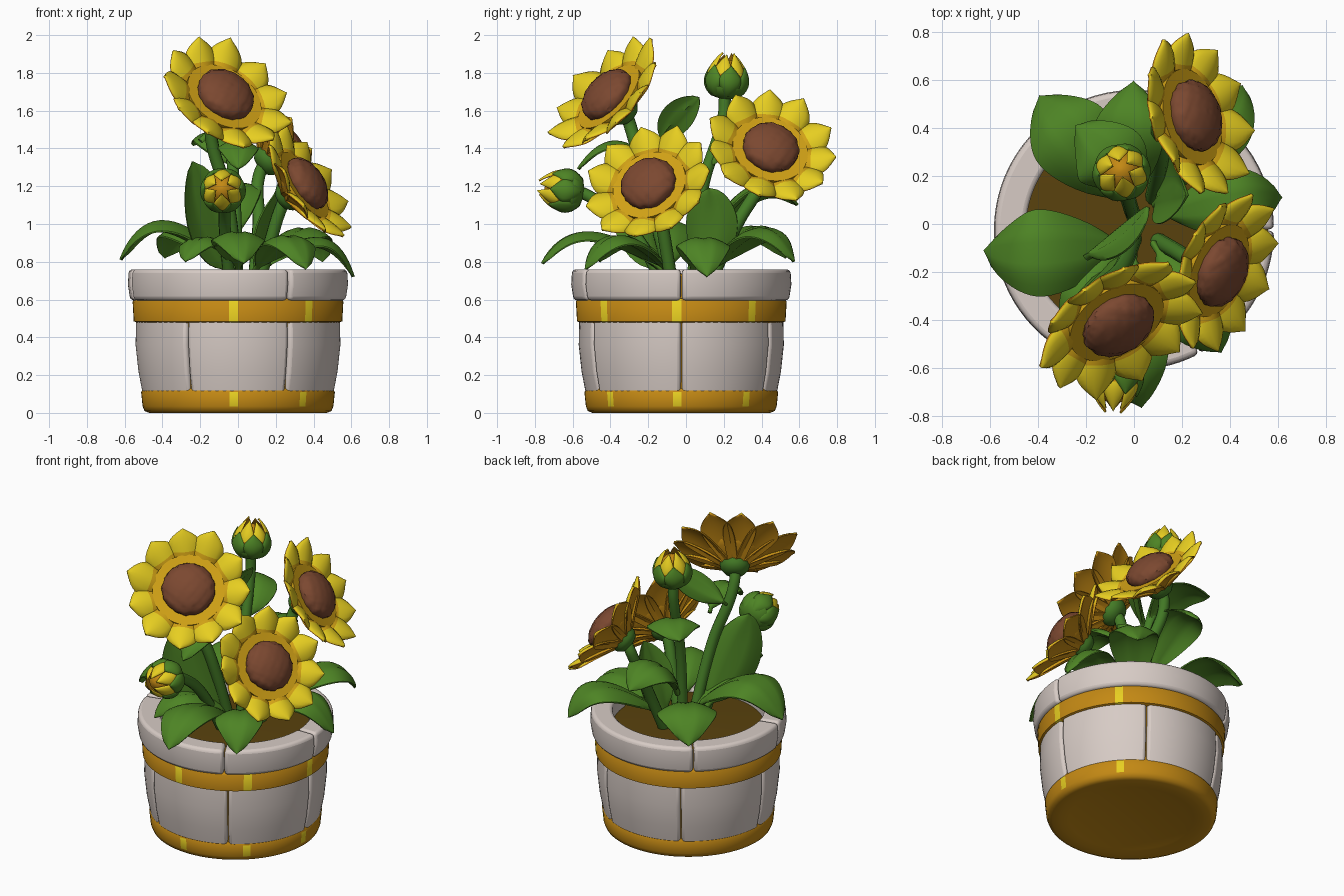
import bpy, bmesh, math, random
from mathutils import Vector, Matrix

if "Cube" in bpy.data.objects:
    bpy.data.objects.remove(bpy.data.objects["Cube"])
random.seed(4)

def mat(name, c):
    m = bpy.data.materials.new(name)
    m.diffuse_color = (*c, 1)
    m.use_nodes = True
    m.node_tree.nodes["Principled BSDF"].inputs["Base Color"].default_value = m.diffuse_color
    return m

WHITE = mat("whitewash", (0.68, 0.60, 0.56))
GOLD = mat("gold", (0.55, 0.25, 0.007))
YELLOW = mat("petal_yellow", (0.80, 0.62, 0.015))
AMBER = mat("petal_base_amber", (0.64, 0.36, 0.008))
GREEN = mat("leaf_green", (0.075, 0.23, 0.018))
STEM = mat("stem_green", (0.060, 0.205, 0.02))
BROWN = mat("seed_brown", (0.20, 0.065, 0.03))
SOIL = mat("soil", (0.10, 0.054, 0.004))
PY = -0.025   # pot centre in y

def finish(bm, name, mats, angle=40, bevel=0):
    bmesh.ops.recalc_face_normals(bm, faces=bm.faces)
    me = bpy.data.meshes.new(name)
    bm.to_mesh(me)
    bm.free()
    for m in mats:
        me.materials.append(m)
    ob = bpy.data.objects.new(name, me)
    bpy.context.collection.objects.link(ob)
    if bevel:
        b = ob.modifiers.new("round", 'BEVEL')
        b.width, b.segments, b.angle_limit = bevel, 3, math.radians(40)
    bpy.ops.object.select_all(action='DESELECT')
    ob.select_set(True)
    bpy.context.view_layer.objects.active = ob
    bpy.ops.object.shade_smooth_by_angle(angle=math.radians(angle))
    return ob

def skin(bm, rings, caps=True, rule=None):
    """Join rings of points into a surface; rule(i, j) gives the material."""
    vs = [[bm.verts.new(p) for p in r] for r in rings]
    n = len(vs[0])
    for i in range(len(vs) - 1):
        a, b = vs[i], vs[i + 1]
        for j in range(n):
            k = (j + 1) % n
            f = bm.faces.new((a[j], a[k], b[k], b[j]))
            f.material_index = rule(i, j) if rule else 0
    if caps:
        for i, r in ((0, vs[0]), (len(vs) - 2, vs[-1])):
            bm.faces.new(r).material_index = rule(i, 0) if rule else 0

def lathe(bm, prof, M=Matrix(), seg=32, rule=None):
    skin(bm, [[M @ Vector((r * math.cos(2 * math.pi * j / seg), r * math.sin(2 * math.pi * j / seg), z))
               for j in range(seg)] for r, z in prof], rule=rule)

def arc_block(bm, prof, a0, a1, n=14):
    """Curved stave: a profile swept between two angles in degrees."""
    rings = []
    for k in range(n + 1):
        a = math.radians(a0 + (a1 - a0) * k / n)
        rings.append([Vector((r * math.cos(a), r * math.sin(a) + PY, z)) for r, z in prof])
    skin(bm, rings)

def bez(a, m, b, t):
    c = 2 * m - (a + b) / 2      # curve passes through m
    return a * (1 - t) ** 2 + c * 2 * t * (1 - t) + b * t * t

def leaf_w(u):
    s = min(1, max(0, (u - 0.08) / 0.92))
    return 0.1 * (1 - u) + 0.93 * max(0, math.sin(math.pi * s ** 0.95)) ** 0.62 + 0.005

def petal_w(u):
    if u < 0.6:
        return 0.45 + 0.55 * math.sin(u / 0.6 * math.pi / 2)
    return max(0.04, 1 - ((u - 0.6) / 0.4) ** 1.8)

def blade(bm, a, m, b, hint, W, wf, th, fold=0.35, crease=0, M=Matrix(), rule=None, nu=16, nv=7):
    """Closed leaf or petal along a curved spine; hint is the upper side."""
    a, m, b, hint = Vector(a), Vector(m), Vector(b), Vector(hint)
    rings = []
    for i in range(nu + 1):
        u = i / nu
        p = bez(a, m, b, u)
        T = (bez(a, m, b, u + .01) - bez(a, m, b, u - .01)).normalized()
        S = T.cross(hint).normalized()
        N = S.cross(T)
        w = W * wf(u)
        top, bot = [], []
        for j in range(nv):
            v = -1 + 2 * j / (nv - 1)
            off = -fold * w * v * v - crease * (abs(v) < .01) * min(1, 4 * (1 - u)) * min(1, 4 * u)
            q = p + S * (w * v) + N * off
            t = N * (th * (1 - 0.7 * v * v) * (1 - 0.5 * u))
            top.append(M @ (q + t))
            bot.append(M @ (q - t))
        rings.append(top + bot[::-1])
    skin(bm, rings, rule=rule and (lambda i, j: rule(i / nu, j < nv - 1)))

def tube(name, pts, r):
    cu = bpy.data.curves.new(name, 'CURVE')
    cu.dimensions, cu.bevel_depth, cu.bevel_resolution, cu.use_fill_caps = '3D', r, 3, True
    sp = cu.splines.new('BEZIER')
    sp.bezier_points.add(len(pts) - 1)
    for bp, p in zip(sp.bezier_points, pts):
        bp.co = p
        bp.handle_left_type = bp.handle_right_type = 'AUTO'
    ob = bpy.data.objects.new(name, cu)
    bpy.context.collection.objects.link(ob)
    cu.materials.append(STEM)
    bpy.ops.object.select_all(action='DESELECT')
    ob.select_set(True)
    bpy.context.view_layer.objects.active = ob
    bpy.ops.object.convert(target='MESH')

def frame(c, n):
    return Matrix.Translation(c) @ Vector(n).to_track_quat('Z', 'Y').to_matrix().to_4x4()

# ---- pot: staves, rim, hoops, lining and soil
P = Matrix.Translation((0, PY, 0))
bm = bmesh.new()
for k in range(6):
    arc_block(bm, [(.44, .10), (.505, .10), (.528, .22), (.543, .36), (.54, .50), (.44, .50)], 60 * k + .3, 60 * k + 59.7)
finish(bm, "pot_staves", [WHITE], bevel=.02)
bm = bmesh.new()
cuts = [0, 128, 193, 298, 360]
for a0, a1 in zip(cuts, cuts[1:]):
    arc_block(bm, [(.45, .595), (.57, .595), (.583, .68), (.578, .76), (.45, .76)], a0 + .3, a1 - .3, 24)
finish(bm, "pot_rim", [WHITE], bevel=.025)

def glint(i, j):    # bright painted patches on the hoops
    return int(any(abs((j * 5 + 2.5 - c + 180) % 360 - 180) < 4 for c in (-92, -47, -2, 43)))
bm = bmesh.new()
lathe(bm, [(.40, .48), (.53, .475), (.552, .485), (.558, .59), (.545, .605), (.40, .605)], P, 72, glint)
finish(bm, "upper_hoop", [GOLD, YELLOW], 50)
bm = bmesh.new()
lathe(bm, [(.33, .018), (.37, .006), (.42, .002), (.47, 0), (.495, .01), (.505, .035), (.513, .11), (.50, .128), (.40, .13)],
      P, 72, lambda i, j: glint(i, j) if i == 5 else 0)
finish(bm, "base_hoop", [GOLD, YELLOW], 50)
bm = bmesh.new()
lathe(bm, [(.49, .08), (.515, .36), (.52, .60), (.535, .735), (.46, .735), (.455, .6)], P, 48)
finish(bm, "pot_lining", [GOLD])
bm = bmesh.new()
lathe(bm, [(.47, .62), (.47, .65), (.25, .66), (.05, .665)], P, 40)
finish(bm, "soil", [SOIL])

# ---- open flowers: centre, facing direction, size, stem base and mid point
flowers = [((-.065, -.42, 1.685), (.42, -.66, .62), 1.0, (.0, -.06, .65), (-.055, -.19, 1.13)),
           ((.365, -.20, 1.215), (.79, -.33, .52), .95, (.10, -.07, .65), (.17, -.11, .9)),
           ((.255, .45, 1.405), (.79, .22, .56), .95, (.08, .11, .65), (.11, .27, 1.0))]
for k, (c, n, s, base, mid) in enumerate(flowers):
    n = Vector(n).normalized()
    M = frame(c, n) @ Matrix.Scale(s, 4)
    bm = bmesh.new()
    NP = 11
    for i in range(NP):
        R = M @ Matrix.Rotation(2 * math.pi * (i + .3 * k) / NP + random.uniform(-.04, .04), 4, 'Z')
        dz, L = random.uniform(-.015, .015), .372 + random.uniform(-.015, .012)
        blade(bm, (.05, 0, -.125), (.235, 0, -.018 + dz * .3), (L, 0, .03 + dz), (0, 0, 1), .098, petal_w, .019,
              .3, M=R, rule=lambda u, top: (1 if u > .49 else 2) if top else 0)
    # filled back of the bowl
    lathe(bm, [(.04, -.14), (.10, -.12), (.17, -.075), (.215, -.04), (.215, -.015), (.1, -.02)], M, 44,
          lambda i, j: 2 if i > 2 else 0)
    finish(bm, f"flower_petals_{k+1}", [GOLD, YELLOW, AMBER], 60)
    # bumpy seed head
    bm = bmesh.new()
    bmesh.ops.create_icosphere(bm, subdivisions=4, radius=1)
    for v in bm.verts:
        q = v.co
        bump = 1 + .03 * (math.sin(15 * q.x + 3 * q.y) * math.sin(15 * q.y - 2)) + random.uniform(-.012, .012)
        v.co = M @ Vector((q.x * .158 * bump, q.y * .158 * bump, q.z * .085 * bump))
    finish(bm, f"seed_head_{k+1}", [BROWN], 35)
    bm = bmesh.new()
    lathe(bm, [(.02, -.19), (.06, -.18), (.085, -.15), (.092, -.115), (.05, -.09)], M, 24)
    finish(bm, f"flower_cup_{k+1}", [STEM], 60)
    back = Vector(c) - n * .17 * s
    tube(f"flower_stem_{k+1}", [base, mid, back - n * .02 - Vector((0, 0, .05)), back + n * .02], .034)

# ---- closed buds
buds = [((-.075, -.54, 1.165), (-.05, -.97, .12), (-.04, -.10, .65), (-.07, -.30, .98)),
        ((-.05, .205, 1.66), (-.02, .10, 1), (0, .03, .65), (-.02, .09, 1.2))]
for k, (c, n, base, mid) in enumerate(buds):
    n = Vector(n).normalized()
    M = frame(c, n)
    bm = bmesh.new()
    lathe(bm, [(.02, 0), (.075, .015), (.108, .055), (.108, .095), (.06, .11)], M, 24)
    for i in range(6):
        R = M @ Matrix.Rotation(math.pi * i / 3, 4, 'Z')
        blade(bm, (.07, 0, .02), (.115, 0, .085), (.092, 0, .175), (1, 0, 0), .062, petal_w, .009, .3, M=R)
    finish(bm, f"bud_sepals_{k+1}", [GREEN], 60)
    bm = bmesh.new()
    lathe(bm, [(.05, .04), (.088, .09), (.078, .15), (.045, .195), (.01, .21)], M, 24, lambda i, j: 1)
    for i in range(6):
        R = M @ Matrix.Rotation(math.pi * (i + .5) / 3, 4, 'Z')
        blade(bm, (.075, 0, .06), (.098, 0, .14), (.035, 0, .232 + .012 * (i % 2)), (1, 0, 0), .045, petal_w, .011, .3,
              M=R, rule=lambda u, top: 0 if top and u > .4 else 1)
    finish(bm, f"bud_petals_{k+1}", [YELLOW, GOLD], 60)
    tube(f"bud_stem_{k+1}", [base, mid, Vector(c) - n * .06 - Vector((0, 0, .03)), Vector(c) + n * .01], .032)

# ---- leaves: base, middle, tip, upper side, half width
UP = (0, 0, 1)
leaves = [((-.02, -.08, .74), (-.38, -.12, 1.01), (-.62, -.11, .81), UP, .185),
          ((-.02, .08, .74), (-.25, .35, .98), (-.39, .53, .82), UP, .18),
          ((-.01, .10, .90), (-.03, .36, 1.19), (.0, .59, 1.10), (-.2, 0, 1), .15),
          ((.10, .12, .74), (.34, .40, .97), (.45, .57, .80), UP, .15),
          ((.10, .03, .74), (.42, .09, .92), (.61, .11, .72), UP, .145),
          ((.08, -.08, .74), (.26, -.36, .93), (.36, -.53, .76), UP, .145),
          ((0, -.10, .74), (.0, -.50, .95), (.03, -.76, .79), UP, .145),
          ((-.06, -.13, .74), (-.17, -.24, 1.02), (-.24, -.31, 1.33), (-.7, .7, .25), .165),
          ((-.20, -.14, 1.44), (-.05, -.04, 1.57), (.06, .07, 1.67), (-.6, .6, .6), .085),
          ((-.02, .11, 1.28), (-.09, .26, 1.47), (-.24, .41, 1.42), UP, .16),
          ((-.03, -.20, 1.32), (.0, -.39, 1.43), (.0, -.57, 1.29), UP, .11),
          ((.09, .08, .72), (.16, .13, .98), (.22, .12, 1.19), (1, -.1, .3), .14),
          ((.02, -.04, .72), (-.17, -.28, .92), (-.28, -.46, .80), UP, .12)]
for k, (a, m, b, h, w) in enumerate(leaves):
    bm = bmesh.new()
    blade(bm, a, m, b, h, w, leaf_w, .018, .28, .010, nu=18, nv=9)
    finish(bm, f"leaf_{k+1}", [GREEN], 50)
